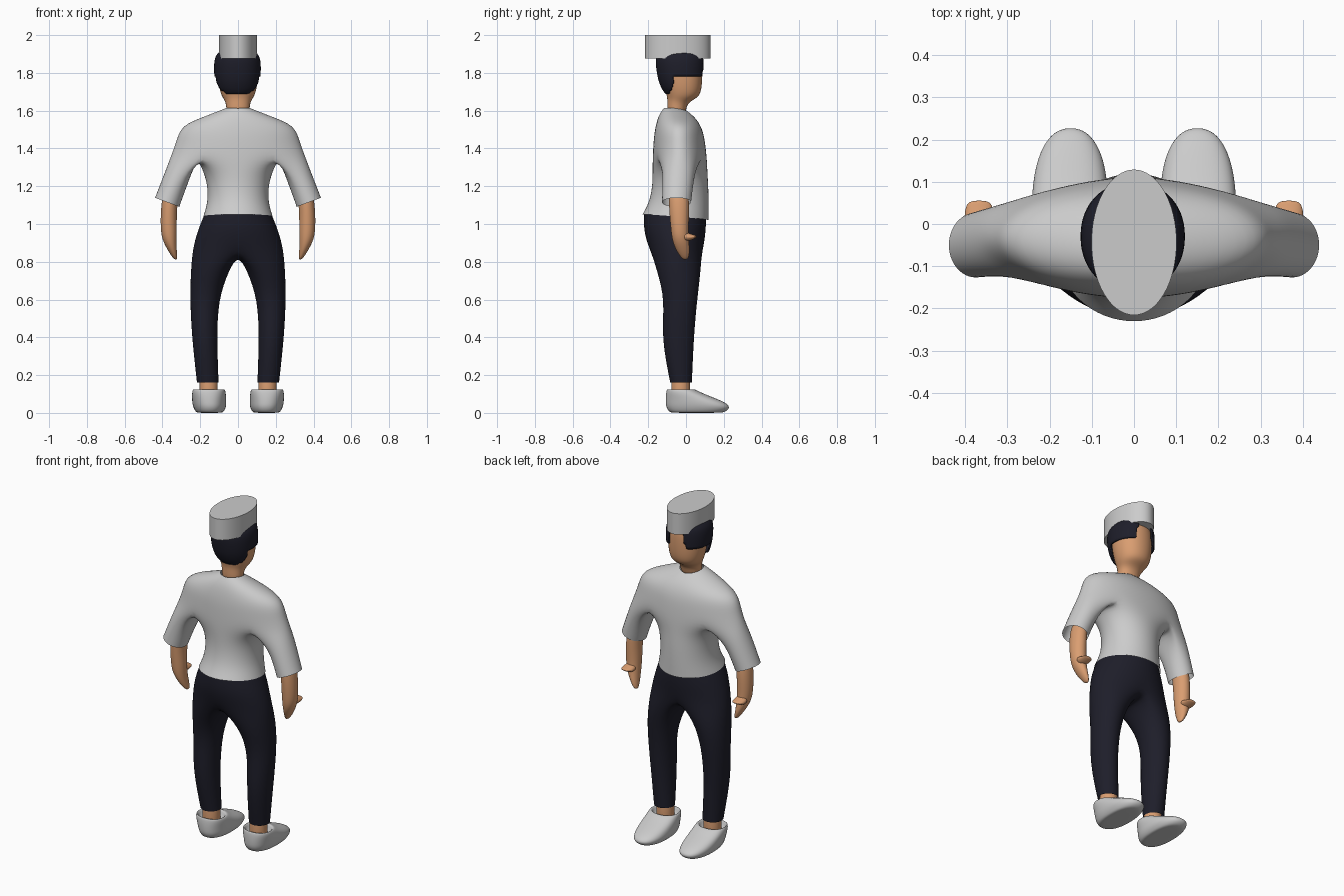
import bpy, bmesh, math

if "Cube" in bpy.data.objects:
    bpy.data.objects.remove(bpy.data.objects["Cube"])


def material(name, rgb):
    m = bpy.data.materials.new(name)
    m.diffuse_color = (*rgb, 1)
    m.use_nodes = True
    m.node_tree.nodes["Principled BSDF"].inputs["Base Color"].default_value = m.diffuse_color
    return m


GREY = material("light grey cloth", (0.6, 0.6, 0.6))
DARK = material("dark navy", (0.013, 0.013, 0.023))
SKIN = material("skin", (0.70, 0.34, 0.165))


def finish(name, verts, faces, mat, mirror=False, subsurf=2, merge=False):
    me = bpy.data.meshes.new(name)
    me.from_pydata(verts, [], faces)
    bm = bmesh.new()
    bm.from_mesh(me)
    bmesh.ops.delete(bm, geom=[v for v in bm.verts if not v.link_faces], context='VERTS')
    bmesh.ops.recalc_face_normals(bm, faces=bm.faces)
    for f in bm.faces:
        f.smooth = True
    bm.to_mesh(me)
    bm.free()
    me.materials.append(mat)
    ob = bpy.data.objects.new(name, me)
    bpy.context.collection.objects.link(ob)
    if mirror:
        mod = ob.modifiers.new("mirror", 'MIRROR')
        mod.use_mirror_merge = merge
        mod.merge_threshold = 0.0005
    if subsurf:
        mod = ob.modifiers.new("smooth", 'SUBSURF')
        mod.levels = mod.render_levels = subsurf
    return ob


def spow(v, e):
    return math.copysign(abs(v) ** e, v)


def ring(z, cx, rx, y0, y1, n, power=2.0):
    """Closed horizontal outline between y0 and y1."""
    pts = []
    for i in range(n):
        a = 2 * math.pi * i / n
        pts.append((cx + rx * spow(math.cos(a), 2 / power),
                    (y0 + y1) / 2 + (y1 - y0) / 2 * spow(math.sin(a), 2 / power), z))
    return pts


def skin_rows(a, b, closed=True):
    n = len(a)
    return [(a[i], a[(i + 1) % n], b[(i + 1) % n], b[i]) for i in range(n if closed else n - 1)]


def loft(name, rings, mat, caps=True, keep=None, **kw):
    n = len(rings[0])
    verts = [p for r in rings for p in r]
    faces = []
    for k in range(len(rings) - 1):
        faces += skin_rows(range(k * n, k * n + n), range(k * n + n, k * n + 2 * n))
    if keep:
        faces = [f for f in faces if keep(*[sum(verts[i][c] for i in f) / 4 for c in range(3)])]
    if caps:
        faces += [tuple(range(n)), tuple(range(len(verts) - n, len(verts)))]
    return finish(name, verts, faces, mat, **kw)


def half_arc(n, rx, y0, y1, zf, zb, zo):
    """Half outline from +y around +x to -y; zf, zb, zo are heights at +y, -y and outside."""
    pts = []
    for i in range(n):
        a = math.pi / 2 - math.pi * i / (n - 1)
        c, s = math.cos(a), math.sin(a)
        zc = (zf + zb) / 2 + (zf - zb) / 2 * s
        x = 0 if i in (0, n - 1) else rx * c
        pts.append((x, (y0 + y1) / 2 + (y1 - y0) / 2 * s, zc + (zo - (zf + zb) / 2) * c))
    return pts


def limb_ring(cx, cz, ux, uz, y0, y1):
    """12-sided limb outline whose outward half axis is (ux, uz)."""
    pts = []
    for k in range(12):
        a = math.radians(120 - 30 * k)
        c, s = math.cos(a), math.sin(a)
        pts.append((cx + ux * c * 1.03, (y0 + y1) / 2 + (y1 - y0) / 2 * s * 1.03, cz + uz * c))
    return pts


class Body:
    def __init__(self):
        self.v, self.f = [], []

    def add(self, pts):
        self.v += pts
        return list(range(len(self.v) - len(pts), len(self.v)))

    def extend(self, start, rows, closed):
        for r in rows:
            nxt = self.add(r)
            self.f += skin_rows(start, nxt, closed)
            start = nxt
        return start


# shirt: yoke rows split at the armpit into torso and sleeve
b = Body()
top = b.add(half_arc(13, .066, -.118, .01, 1.595, 1.612, 1.612))
arm = b.extend(top, [half_arc(13, *r) for r in (
    (.18, -.148, .06, 1.555, 1.575, 1.568),
    (.305, -.168, .092, 1.49, 1.49, 1.522),
    (.328, -.174, .104, 1.42, 1.42, 1.44),
    (.358, -.178, .112, 1.34, 1.34, 1.36))], False)
pit = b.add([(.212, .05, 1.345), (.215, -.035, 1.35), (.212, -.12, 1.345)])
b.extend(arm[:3] + pit + arm[10:], [half_arc(9, *r) for r in (
    (.188, -.18, .117, 1.27, 1.27, 1.28),
    (.163, -.182, .122, 1.19, 1.19, 1.2),
    (.165, -.2, .124, 1.1, 1.11, 1.11),
    (.188, -.235, .124, 1.02, 1.05, 1.04))], False)
b.extend(arm[2:11] + pit[::-1], [limb_ring(*r) for r in (
    (.317, 1.27, .061, .03, -.123, .046),
    (.375, 1.115, .065, .025, -.128, .028))], True)
finish("shirt", b.v, b.f, GREY, mirror=True, merge=True)

# trousers: hip rows split at the crotch into a leg
b = Body()
top = b.add(half_arc(9, .178, -.225, .11, 1.05, 1.06, 1.06))
hip = b.extend(top, [half_arc(9, *r) for r in (
    (.217, -.23, .11, .97, .97, .97),
    (.246, -.2, .095, .87, .87, .87))], False)
crotch = b.add([(0, .05, .85), (0, -.05, .835), (0, -.14, .85)])
b.extend(hip + crotch[::-1], [limb_ring(*r) for r in (
    (.15, .75, .101, 0, -.155, .08),
    (.179, .6, .076, 0, -.112, .06),
    (.178, .4, .067, 0, -.133, .042),
    (.16, .16, .058, 0, -.084, .032))], True)
finish("trousers", b.v, b.f, DARK, mirror=True, merge=True)

# ankles
loft("ankles", [ring(z, .156, .051, -.08, .024, 12) for z in (.05, .12, .24)],
     SKIN, mirror=True)

# slip-on shoes, lofted upward and folded in at the opening
loft("shoes", [ring(z, cx, rx, y0, y1, 24, 2.3) for z, cx, rx, y0, y1 in (
    (.0, .15, .06, -.07, .18), (.004, .15, .074, -.09, .21), (.03, .15, .088, -.106, .238),
    (.055, .152, .091, -.108, .21), (.08, .153, .091, -.108, .15), (.105, .154, .09, -.106, .085),
    (.127, .154, .085, -.102, .045), (.124, .155, .074, -.092, .034), (.08, .155, .06, -.08, .02))],
     GREY, mirror=True)

# forearms with mitten hands
loft("forearms", [ring(z, cx, rx, cy - ry, cy + ry, 12) for z, cx, cy, rx, ry in (
    (1.2, .35, -.04, .044, .055), (1.08, .367, -.036, .044, .056), (.98, .367, -.034, .045, .049),
    (.92, .364, -.03, .04, .046), (.87, .351, -.019, .027, .04), (.83, .337, -.008, .016, .026),
    (.811, .329, -.004, .007, .012))], SKIN, mirror=True)

# thumbs, flat and pointing forward
loft("thumbs", [[(.367 + w * math.cos(i * math.pi / 6), y, z + h * math.sin(i * math.pi / 6))
                 for i in range(12)] for y, z, w, h in (
    (-.02, .935, .036, .03), (.02, .93, .037, .02), (.045, .932, .033, .01), (.056, .934, .02, .005))],
     SKIN, mirror=True)

# head and neck
loft("head", [ring(z, 0, rx, y0, y1, 16, 2.15) for z, rx, y0, y1 in (
    (1.56, .062, -.1, .0), (1.635, .062, -.1, .0), (1.662, .077, -.1, .05), (1.685, .092, -.105, .078),
    (1.74, .106, -.118, .088), (1.83, .112, -.13, .09), (1.89, .105, -.13, .085), (1.93, .06, -.1, .05))],
     SKIN)


# hair: shell over the head, open at the face and forehead
def hair_here(x, y, z):
    if z < 1.78:
        return y < -.062 - .3 * (1.78 - z)
    return not (abs(x) < .062 - .2 * (z - 1.78) and y > 0)


profile = ((1.688, .085, -.108, .086), (1.705, .101, -.122, .089), (1.72, .109, -.13, .092),
           (1.74, .115, -.139, .096), (1.76, .119, -.146, .097), (1.782, .122, -.151, .097),
           (1.81, .124, -.156, .099), (1.85, .124, -.161, .1), (1.88, .119, -.16, .098),
           (1.905, .107, -.15, .092), (1.93, .07, -.11, .06))
hair = loft("hair", [ring(z, -.003, rx, y0, y1, 56, 2.15) for z, rx, y0, y1 in profile],
            DARK, caps=False, keep=hair_here, subsurf=1)
thick = hair.modifiers.new("thickness", 'SOLIDIFY')
thick.thickness = 0.008

# oval flat-topped cap
cap = loft("cap", [ring(z, 0, .101, -.216, .129, 64) for z in (1.875, 2.0)], GREY, subsurf=0)
bpy.context.view_layer.objects.active = cap
cap.select_set(True)
bpy.ops.object.shade_smooth_by_angle(angle=math.radians(35))
